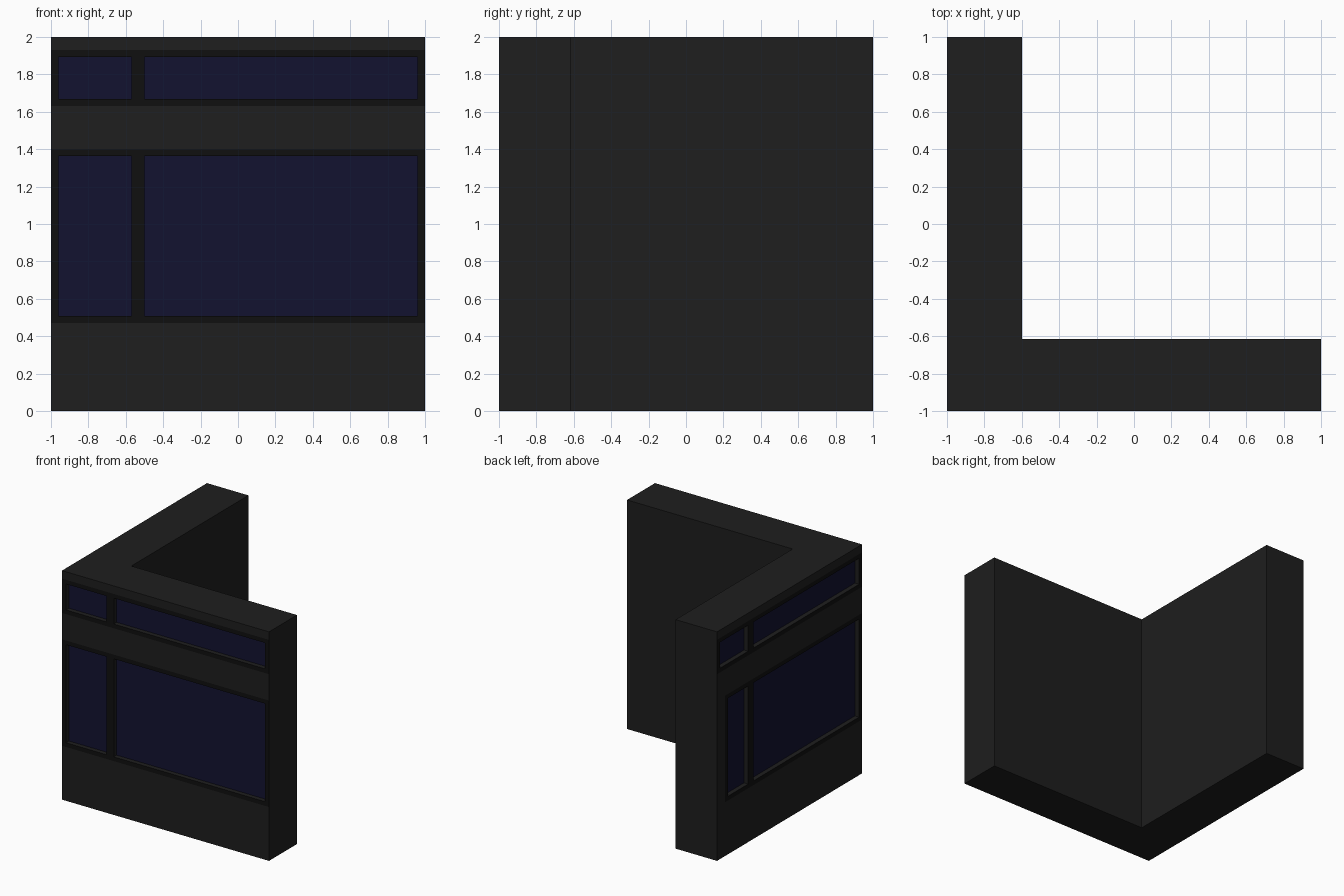
import bpy, bmesh

if "Cube" in bpy.data.objects:
    bpy.data.objects.remove(bpy.data.objects["Cube"])

DEPTH = 0.04   # how far the panes sit back from the face
H = 2.0


def material(name, rgb):
    m = bpy.data.materials.new(name)
    m.diffuse_color = (*rgb, 1)
    m.use_nodes = True
    m.node_tree.nodes["Principled BSDF"].inputs["Base Color"].default_value = m.diffuse_color
    return m


MATS = [material("dark_wall", (0.013, 0.013, 0.013)),
        material("black_trim", (0.005, 0.005, 0.005)),
        material("blue_glass", (0.006, 0.006, 0.03))]
WALL, TRIM, GLASS = range(3)


def finish(bm, name):
    bmesh.ops.remove_doubles(bm, verts=bm.verts, dist=1e-4)
    me = bpy.data.meshes.new(name)
    bm.to_mesh(me)
    bm.free()
    for m in MATS:
        me.materials.append(m)
    ob = bpy.data.objects.new(name, me)
    bpy.context.collection.objects.link(ob)
    return ob


def add_face(bm, pts, mat):
    f = bm.faces.new([bm.verts.new(p) for p in pts])
    f.material_index = mat


# L-shaped wall body; the two outer faces are left to the facades
outline = [(-1, -1), (1, -1), (1, -0.615), (-0.6, -0.615), (-0.6, 1), (-1, 1)]
bm = bmesh.new()
add_face(bm, [(x, y, H) for x, y in outline], WALL)
add_face(bm, [(x, y, 0) for x, y in reversed(outline)], WALL)
for (ax, ay), (bx, by) in zip(outline[1:5], outline[2:6]):
    add_face(bm, [(ax, ay, 0), (bx, by, 0), (bx, by, H), (ax, ay, H)], WALL)
finish(bm, "corner_wall")


def facade(name, place, bands):
    """Flat face with trim bands; each band holds two recessed panes."""
    bm = bmesh.new()

    def quad(u0, u1, z0, z1, mat, d=0):
        add_face(bm, [place(u, d, z) for u, z in
                      ((u0, z0), (u1, z0), (u1, z1), (u0, z1))], mat)

    def pane(u0, u1, z0, z1):
        quad(u0, u1, z0, z1, GLASS, DEPTH)
        c = [(u0, z0), (u1, z0), (u1, z1), (u0, z1)]
        for a, b in zip(c, c[1:] + c[:1]):
            add_face(bm, [place(a[0], 0, a[1]), place(b[0], 0, b[1]),
                          place(b[0], DEPTH, b[1]), place(a[0], DEPTH, a[1])], WALL)

    z = 0
    for z0, z1, start in bands:
        quad(-1, 1, z, z0, WALL)                  # plain wall below the band
        if start > -1:
            quad(-1, start, z0, z1, WALL)         # plain wall beside the band
        us = [start, start + 0.04, -0.57, -0.5, 0.96, 1]
        zs = [z0, z0 + 0.037, z1 - 0.037, z1]
        for i in range(5):
            for j in range(3):
                cell = (us[i], us[i + 1], zs[j], zs[j + 1])
                if j == 1 and i in (1, 3):
                    pane(*cell)
                else:
                    quad(*cell, TRIM)
        z = z1
    quad(-1, 1, z, H, WALL)
    finish(bm, name)


# Front windows and left side windows
facade("front_windows", lambda u, d, z: (u, -1 + d, z),
       [(0.47, 1.40, -1), (1.63, 1.93, -1)])
facade("side_windows", lambda u, d, z: (-1 + d, -u, z),
       [(0.47, 1.40, -0.89), (1.63, 1.93, -1)])
